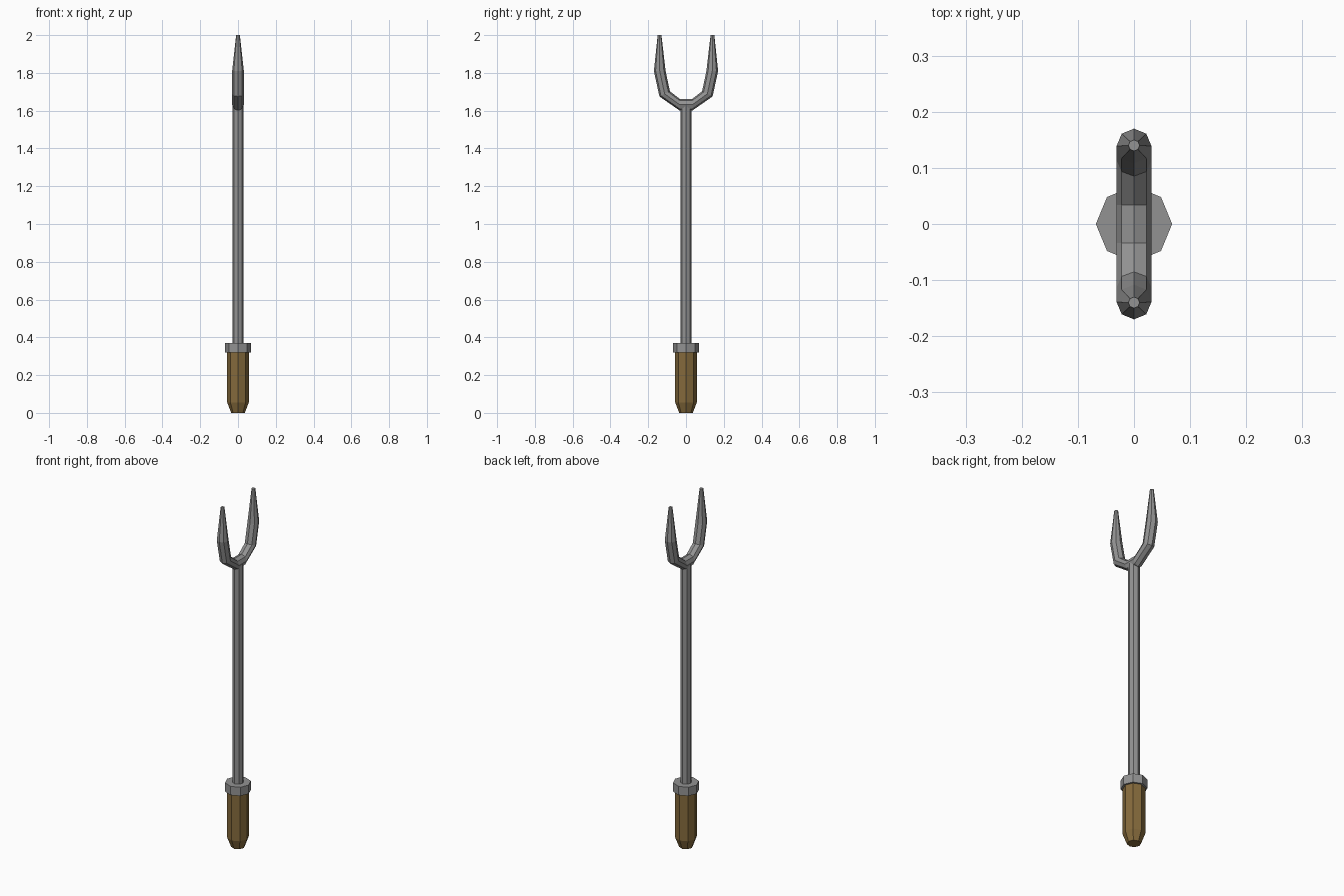
import bpy, bmesh
from math import sin, cos, pi
from mathutils import Vector

if "Cube" in bpy.data.objects:
    bpy.data.objects.remove(bpy.data.objects["Cube"])

SIDES = 8


def material(name, color):
    m = bpy.data.materials.new(name)
    m.diffuse_color = color
    m.use_nodes = True
    m.node_tree.nodes["Principled BSDF"].inputs["Base Color"].default_value = m.diffuse_color
    return m


wood = material("wood", (0.235, 0.145, 0.045, 1))
metal = material("dark_metal", (0.29, 0.29, 0.29, 1))


def tube(name, stations, mat):
    """Octagonal skin through stations of (y, z, radius, in-plane normal)."""
    bm = bmesh.new()
    rings = []
    for y, z, r, n in stations:
        n = Vector((0, *n)).normalized()
        c = Vector((0, y, z))
        rings.append([bm.verts.new(c + r * (Vector((1, 0, 0)) * cos(a) + n * sin(a)))
                      for a in (2 * pi * i / SIDES for i in range(SIDES))])
    for lo, hi in zip(rings, rings[1:]):
        for i in range(SIDES):
            j = (i + 1) % SIDES
            bm.faces.new((lo[i], lo[j], hi[j], hi[i]))
    bm.faces.new(rings[0][::-1])
    bm.faces.new(rings[-1])
    bmesh.ops.recalc_face_normals(bm, faces=bm.faces[:])
    me = bpy.data.meshes.new(name)
    bm.to_mesh(me)
    bm.free()
    me.materials.append(mat)
    ob = bpy.data.objects.new(name, me)
    bpy.context.collection.objects.link(ob)
    return ob


def upright(name, profile, mat):
    return tube(name, [(0, z, r, (1, 0)) for r, z in profile], mat)


# Wooden handle with tapered butt
upright("handle", [(0.036, 0), (0.057, 0.055), (0.057, 0.322)], wood)

# Metal collar and long shaft
upright("collar", [(0.068, 0.32), (0.068, 0.37)], metal)
upright("shaft", [(0.03, 0.36), (0.03, 1.63)], metal)

# Two-pronged fork: one half from centre to tip, mirrored into a single sweep
half = [(0.034, 1.632, 0.031, (0, -1)),
        (0.113, 1.689, 0.031, (1, -0.5)),
        (0.139, 1.81, 0.031, (1, 0)),
        (0.14, 2.0, 0.01, (1, 0))]
other = [(-y, z, r, (-n[0], n[1])) for y, z, r, n in reversed(half)]
# Keep the ring orientation consistent on both halves
tube("fork", other + half, metal)
